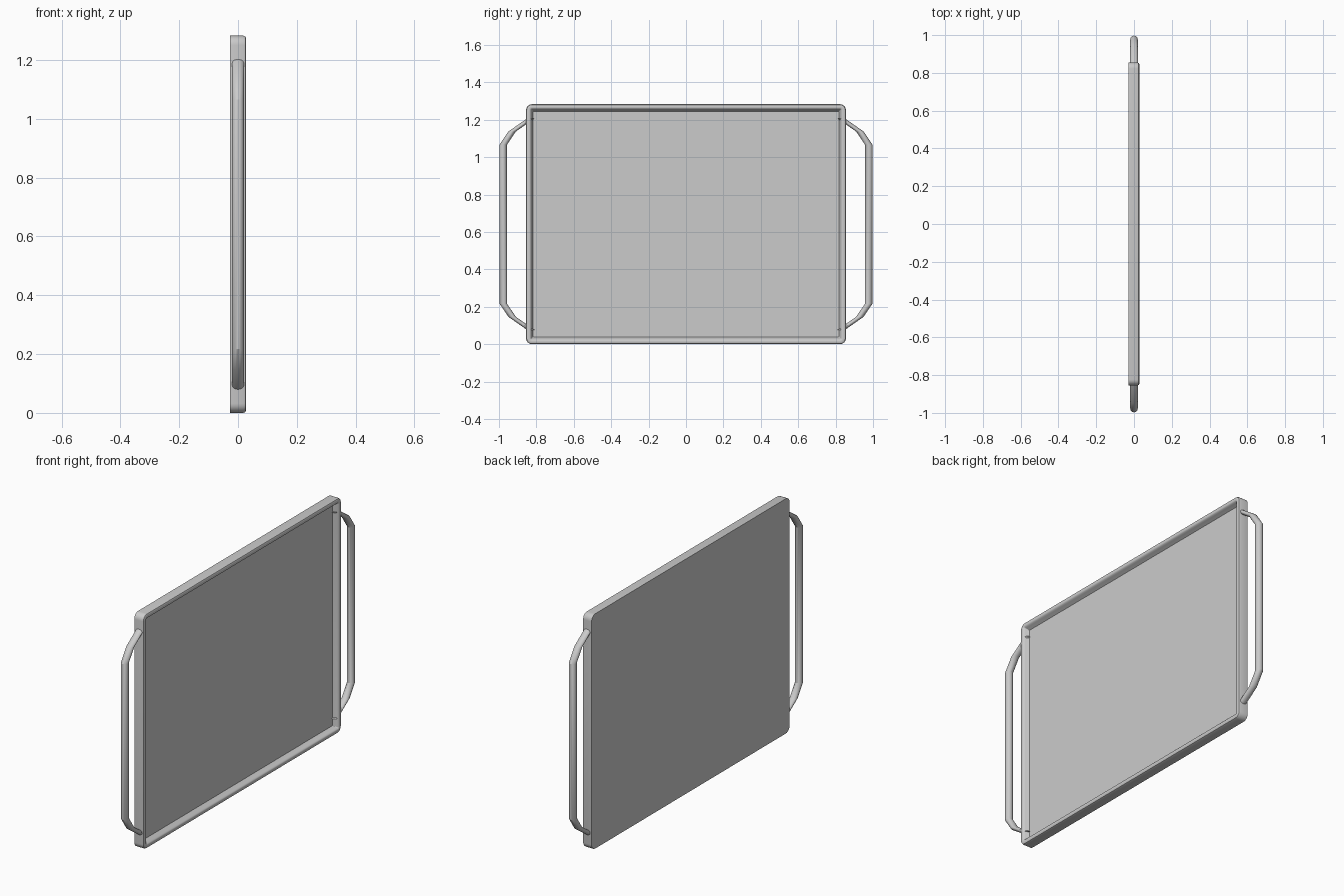
import bpy, bmesh, math

if "Cube" in bpy.data.objects:
    bpy.data.objects.remove(bpy.data.objects["Cube"])

HALF_Y, HEIGHT, CORNER = 0.855, 1.283, 0.032
MID_Z = HEIGHT / 2


def finish(bm, name, angle):
    bmesh.ops.recalc_face_normals(bm, faces=bm.faces)
    mesh = bpy.data.meshes.new(name)
    bm.to_mesh(mesh)
    bm.free()
    obj = bpy.data.objects.new(name, mesh)
    bpy.context.collection.objects.link(obj)
    bpy.ops.object.select_all(action='DESELECT')
    obj.select_set(True)
    bpy.context.view_layer.objects.active = obj
    bpy.ops.object.shade_smooth_by_angle(angle=math.radians(angle))
    return obj


def loft(rings):
    """Skin a list of vertex rings and cap both ends."""
    bm = bmesh.new()
    loops = [[bm.verts.new(p) for p in ring] for ring in rings]
    n = len(loops[0])
    for a, b in zip(loops, loops[1:]):
        for i in range(n):
            j = (i + 1) % n
            bm.faces.new((a[i], a[j], b[j], b[i]))
    bm.faces.new(loops[0])
    bm.faces.new(loops[-1])
    return bm


def rounded_rect(inset, x, steps=6):
    r = max(CORNER - inset, 0.003)
    hy, hz = HALF_Y - inset - r, MID_Z - inset - r
    pts = []
    for q, (sy, sz) in enumerate([(1, 1), (-1, 1), (-1, -1), (1, -1)]):
        for k in range(steps + 1):
            a = math.pi / 2 * (q + k / steps)
            pts.append((x, sy * hy + r * math.cos(a), MID_Z + sz * hz + r * math.sin(a)))
    return pts


# Tray: flat back, rounded rim, sloped inner wall and recessed floor facing +x
profile = [(0, -0.028), (0, 0.018), (0.003, 0.025), (0.009, 0.028),
           (0.02, 0.028), (0.025, 0.025), (0.028, 0.018), (0.038, 0.0)]
finish(loft([rounded_rect(i, x) for i, x in profile]), "tray", 40)

# Handles: horizontal round sections shifted along a bent path
half_path = [(0.83, 0.565), (0.93, 0.495), (0.977, 0.425)]
path = half_path + [(y, -z) for y, z in reversed(half_path)]
for side, name in ((1, "handle_back"), (-1, "handle_front")):
    rings = [[(0.02 * math.cos(a), side * (y + 0.02 * math.sin(a)), MID_Z + z)
              for a in (math.tau * k / 16 for k in range(16))] for y, z in path]
    handle = finish(loft(rings), name, 30)
    # Widest point of the handles sets the two-unit length
    handle.data.update()
